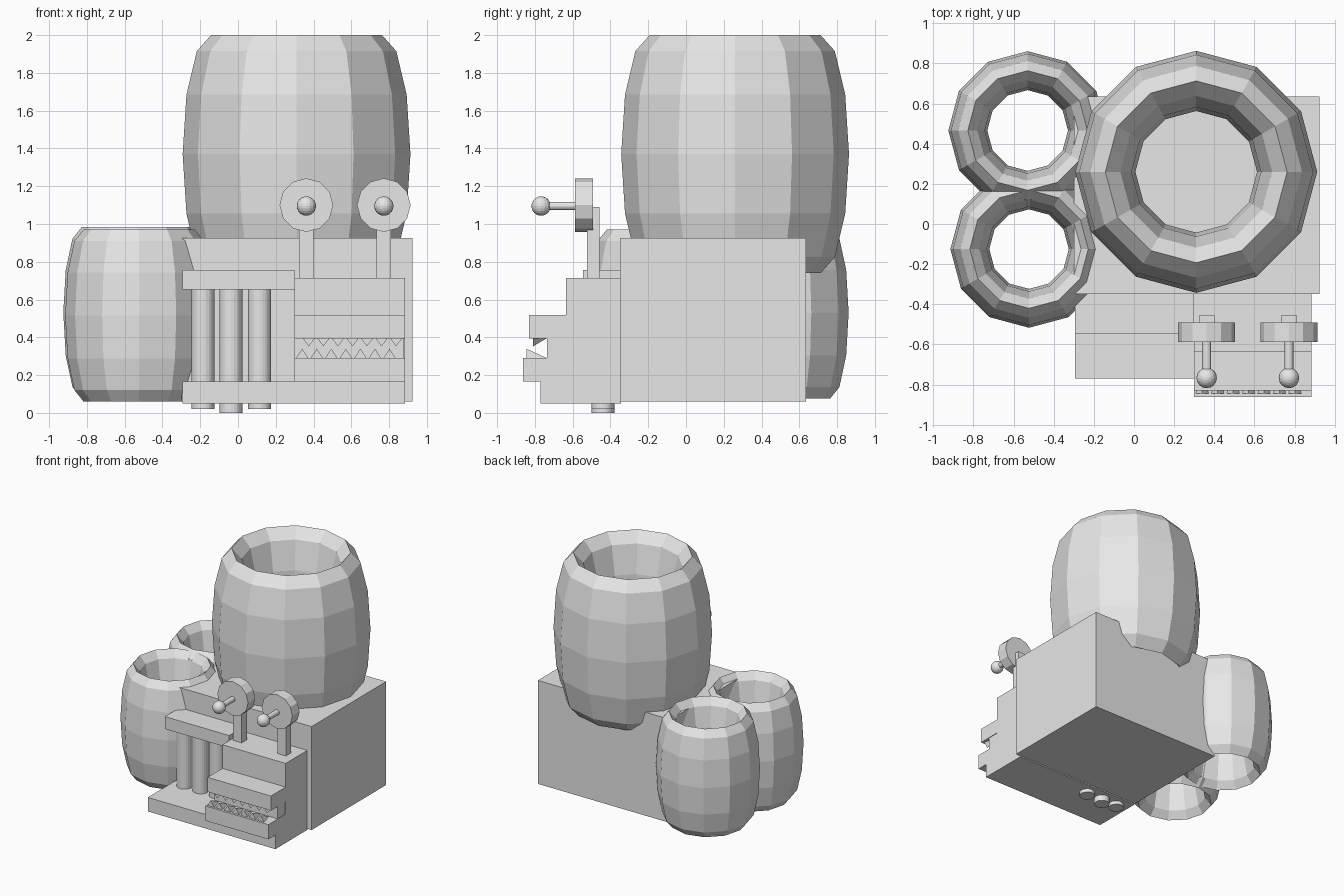
import bpy, bmesh, math
from mathutils import Vector

cube = bpy.data.objects.get("Cube")
if cube:
    bpy.data.objects.remove(cube, do_unlink=True)

# One plain material for everything
grey = bpy.data.materials.new("plain_grey")
grey.use_nodes = True
colour = (0.8, 0.8, 0.8, 1)
grey.diffuse_color = colour
grey.node_tree.nodes["Principled BSDF"].inputs["Base Color"].default_value = colour


def finish(name):
    ob = bpy.context.object
    ob.name = name
    ob.data.materials.clear()
    ob.data.materials.append(grey)
    return ob


def box(name, x, y, z):
    """Box from (min, max) pairs along each axis."""
    bpy.ops.mesh.primitive_cube_add(size=1, location=[sum(p) / 2 for p in (x, y, z)])
    bpy.context.object.scale = [p[1] - p[0] for p in (x, y, z)]
    return finish(name)


def cylinder(name, start, end, radius, sides):
    """Cylinder between two points."""
    a, b = Vector(start), Vector(end)
    bpy.ops.mesh.primitive_cylinder_add(
        vertices=sides, radius=radius, depth=(b - a).length, location=(a + b) / 2)
    ob = finish(name)
    ob.rotation_euler = (b - a).to_track_quat('Z', 'Y').to_euler()
    return ob


def barrel(name, centre, major, minor, half_height):
    """Open barrel: a coarse ring stretched upwards."""
    bpy.ops.mesh.primitive_torus_add(
        major_segments=12, minor_segments=12, major_radius=major,
        minor_radius=minor, location=centre)
    bpy.context.object.scale.z = half_height / minor
    return finish(name)


def teeth(name, first_x, root_z, tip_z, front_y, back_y, count=7, pitch=0.077, half=0.032):
    """Row of pointed teeth with upright front faces tapering backwards."""
    bm = bmesh.new()
    for i in range(count):
        x = first_x + i * pitch
        corners = [(x - half, front_y, root_z), (x + half, front_y, root_z),
                   (x, front_y, tip_z), (x, back_y, root_z)]
        a, b, tip, back = [bm.verts.new(c) for c in corners]
        for face in ((a, b, tip), (b, a, back), (tip, b, back), (a, tip, back)):
            bm.faces.new(face)
    bmesh.ops.recalc_face_normals(bm, faces=bm.faces)
    mesh = bpy.data.meshes.new(name)
    bm.to_mesh(mesh)
    bm.free()
    mesh.materials.append(grey)
    bpy.context.collection.objects.link(bpy.data.objects.new(name, mesh))


# Main housing and the three barrels
box("housing", (-0.30, 0.925), (-0.35, 0.635), (0.06, 0.925))
barrel("large_barrel", (0.31, 0.26, 1.37), 0.453, 0.15, 0.63)
barrel("back_small_barrel", (-0.53, 0.466, 0.53), 0.298, 0.097, 0.453)
barrel("front_small_barrel", (-0.523, -0.125, 0.515), 0.295, 0.097, 0.455)

# Front frame: base, shelf and control block
box("base_plate", (-0.295, 0.885), (-0.77, -0.345), (0.05, 0.167))
box("shelf", (-0.295, 0.30), (-0.545, -0.345), (0.653, 0.757))
box("control_block", (0.30, 0.885), (-0.635, -0.345), (0.167, 0.715))

# Pipes between the base and the shelf
for name, x, bottom in (("right", -0.185, 0.02), ("middle", -0.037, 0), ("left", 0.114, 0.02)):
    cylinder(name + "_pipe", (x, -0.44, bottom), (x, -0.44, 0.7), 0.061, 24)

# Toothed jaws
box("lower_jaw", (0.30, 0.885), (-0.862, -0.635), (0.167, 0.29))
box("upper_jaw", (0.30, 0.885), (-0.83, -0.635), (0.395, 0.517))
box("mouth_back", (0.30, 0.88), (-0.737, -0.635), (0.29, 0.395))
teeth("lower_teeth", 0.34, 0.29, 0.34, -0.845, -0.737)
teeth("upper_teeth", 0.375, 0.395, 0.352, -0.81, -0.737)

# Two wheels on posts, each with a knobbed handle
for side, x in (("right", 0.362), ("left", 0.772)):
    box(side + "_post", (x - 0.039, x + 0.039), (-0.525, -0.457), (0.70, 1.09))
    cylinder(side + "_wheel", (x, -0.587, 1.1), (x, -0.492, 1.1), 0.142, 12)
    cylinder(side + "_handle", (x, -0.767, 1.095), (x, -0.56, 1.095), 0.022, 16)
    bpy.ops.mesh.primitive_uv_sphere_add(
        segments=16, ring_count=12, radius=0.051, location=(x, -0.767, 1.095))
    finish(side + "_knob")
